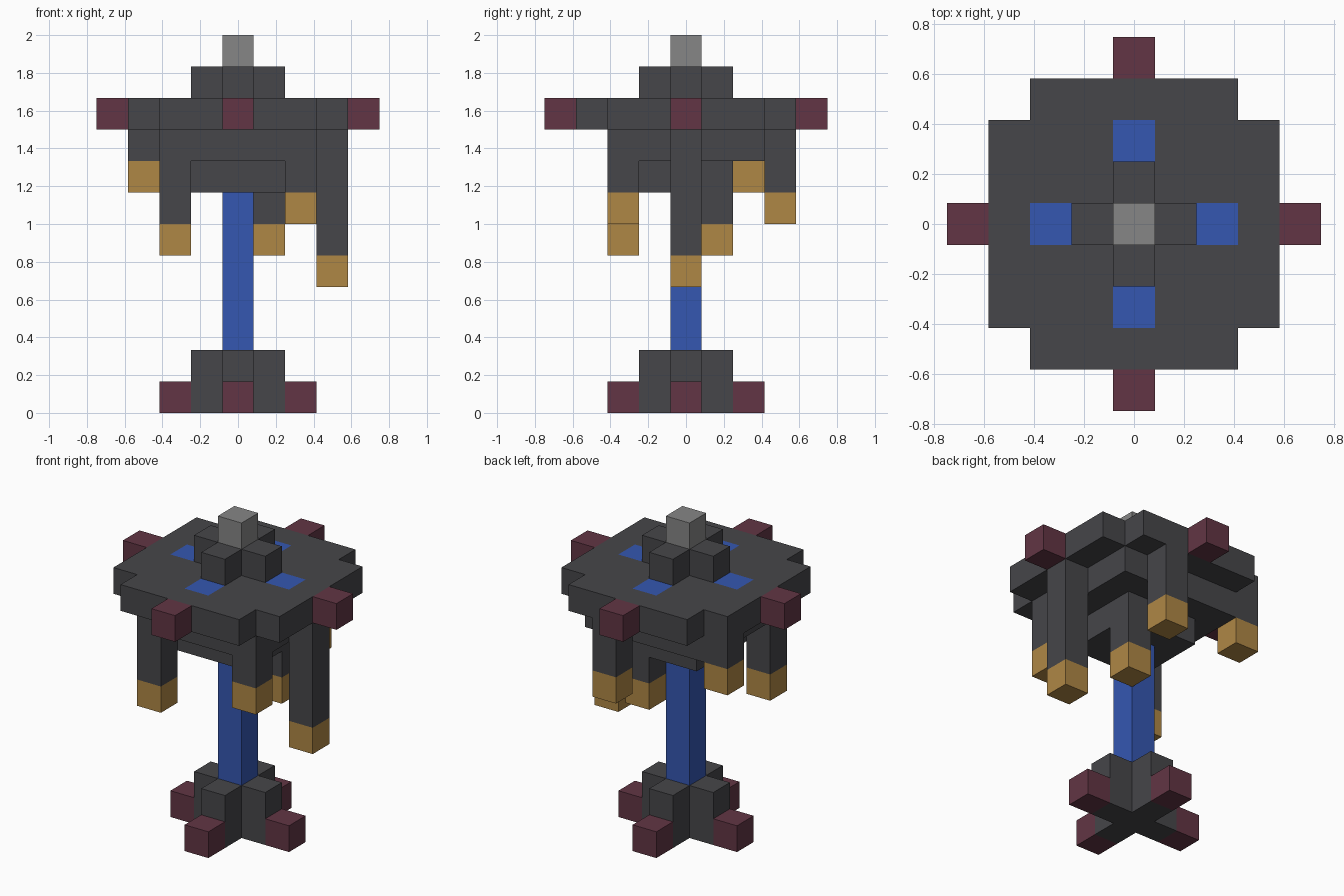
import bpy
import bmesh

U = 1 / 6  # edge length of one cubic unit

cube = bpy.data.objects.get("Cube")
if cube:
    bpy.data.objects.remove(cube, do_unlink=True)


def material(name, rgb):
    mat = bpy.data.materials.new(name)
    mat.use_nodes = True
    color = (*rgb, 1)
    mat.diffuse_color = color
    mat.node_tree.nodes["Principled BSDF"].inputs["Base Color"].default_value = color
    return mat


charcoal = material("charcoal", (0.061, 0.061, 0.067))
maroon = material("maroon", (0.122, 0.036, 0.058))
gold = material("gold", (0.43, 0.242, 0.06))
blue = material("blue", (0.035, 0.095, 0.44))
grey = material("grey", (0.24, 0.24, 0.24))


def slab(name, cells, bottom, top, mat, top_mat=None, top_cells=()):
    """Closed slab over a set of grid cells; chosen cells get another top colour."""
    cells = set(cells)
    bm = bmesh.new()

    def quad(points):
        return bm.faces.new([bm.verts.new((x * U, y * U, z * U)) for x, y, z in points])

    for i, j in cells:
        a, b, c, d = [(i + s / 2, j + t / 2) for s, t in ((-1, -1), (1, -1), (1, 1), (-1, 1))]
        lid = quad([(*p, top) for p in (a, b, c, d)])
        lid.material_index = int((i, j) in top_cells)
        quad([(*p, bottom) for p in (d, c, b, a)])
        # walls only where the neighbouring cell is empty
        for p, q, near in ((a, b, (i, j - 1)), (b, c, (i + 1, j)),
                           (c, d, (i, j + 1)), (d, a, (i - 1, j))):
            if near not in cells:
                quad([(*p, bottom), (*q, bottom), (*q, top), (*p, top)])
    bmesh.ops.remove_doubles(bm, verts=bm.verts, dist=U / 100)
    mesh = bpy.data.meshes.new(name)
    bm.to_mesh(mesh)
    bm.free()
    mesh.materials.append(mat)
    if top_mat:
        mesh.materials.append(top_mat)
    obj = bpy.data.objects.new(name, mesh)
    bpy.context.collection.objects.link(obj)
    return obj


def square(r):
    return [(i, j) for i in range(-r, r + 1) for j in range(-r, r + 1)]


def tips(r):
    return [(r, 0), (-r, 0), (0, r), (0, -r)]


center = [(0, 0)]
cross = center + tips(1)

# Foot and stem
slab("base_cross", cross, 0, 2, charcoal)
slab("base_feet", tips(2), 0, 1, maroon)
slab("stem", center, 2, 7, blue)

# Stepped canopy, widening upward
slab("canopy_core", square(1), 7, 8, charcoal)
slab("canopy_underside", square(2), 8, 9, charcoal)
disc = [c for c in square(3) if abs(c[0]) + abs(c[1]) < 6]
slab("canopy_plate", disc, 9, 10, charcoal, blue, tips(2))
slab("canopy_studs", tips(4), 9, 10, maroon)

# Crown
slab("crown_cross", cross, 10, 11, charcoal)
slab("crown_tip", center, 11, 12, grey)

# Hanging strands with gold ends: cell -> height of the gold end
strands = {(3, 0): 4, (-3, 2): 7, (-2, -2): 5, (2, -2): 6, (1, 1): 5, (1, 3): 6}
for n, (cell, low) in enumerate(strands.items(), 1):
    reach = max(abs(cell[0]), abs(cell[1]))
    slab(f"strand_{n}", [cell], low + 1, 6 + reach, charcoal)
    slab(f"strand_end_{n}", [cell], low, low + 1, gold)
